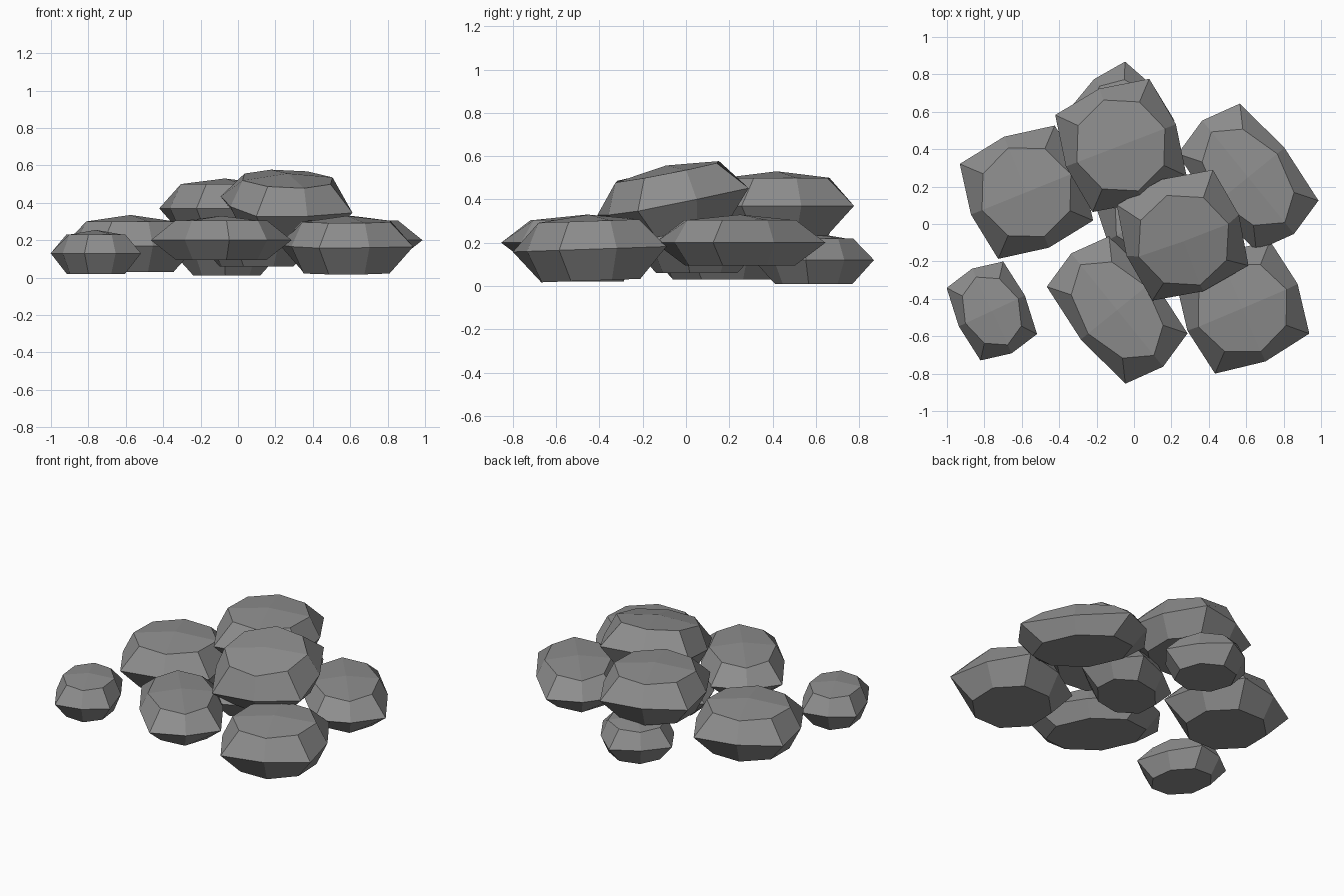
import bpy, bmesh
from math import sin, cos, radians, pi
from mathutils import Matrix, Vector

if "Cube" in bpy.data.objects:
    bpy.data.objects.remove(bpy.data.objects["Cube"])

grey = bpy.data.materials.new("stone grey")
grey.diffuse_color = (0.27, 0.27, 0.27, 1)
grey.use_nodes = True
grey.node_tree.nodes["Principled BSDF"].inputs["Base Color"].default_value = grey.diffuse_color


def stone(name, x, y, a, b, turn, z, down, up, cap, tilt_x=0, tilt_y=0):
    """Eight-sided boulder: squarish girdle, rounder top and bottom rings, low peak."""
    bm = bmesh.new()
    rings = []
    for height, mid, corner in ((-down, 0.78, 0.78), (0, 1.0, 1.21), (up, 0.80, 0.79)):
        ring = []
        for i in range(8):
            t = i * pi / 4
            r = corner if i % 2 else mid
            ring.append(bm.verts.new((a * r * cos(t), b * r * sin(t), height)))
        rings.append(ring)
    peak = bm.verts.new((0, 0, up + cap))
    for i in range(8):
        j = (i + 1) % 8
        for lo, hi in zip(rings, rings[1:]):
            bm.faces.new((lo[i], lo[j], hi[j], hi[i]))
    for i in range(0, 8, 2):   # four broad top facets
        bm.faces.new((rings[2][i], rings[2][i + 1], rings[2][(i + 2) % 8], peak))
    bm.faces.new(rings[0][::-1])
    tilt = Matrix.Rotation(radians(tilt_x), 4, 'X') @ Matrix.Rotation(radians(tilt_y), 4, 'Y')
    bm.transform(Matrix.Translation(Vector((x, y, z))) @ tilt @ Matrix.Rotation(radians(turn), 4, 'Z'))
    bmesh.ops.recalc_face_normals(bm, faces=bm.faces)
    me = bpy.data.meshes.new(name)
    bm.to_mesh(me)
    bm.free()
    me.materials.append(grey)
    ob = bpy.data.objects.new(name, me)
    bpy.context.collection.objects.link(ob)


# lower layer
stone("left_stone", -0.575, 0.17, 0.32, 0.32, 22, 0.17, 0.14, 0.13, 0.035)
stone("small_left_stone", -0.76, -0.465, 0.25, 0.195, 115, 0.13, 0.11, 0.10, 0.025)
stone("front_stone", -0.09, -0.46, 0.39, 0.25, 129, 0.20, 0.105, 0.105, 0.025)
stone("front_right_stone", 0.58, -0.445, 0.32, 0.315, 23, 0.17, 0.145, 0.13, 0.03, 2)
stone("right_stone", 0.61, 0.25, 0.39, 0.25, 129, 0.20, 0.105, 0.105, 0.025)
stone("back_stone", -0.06, 0.59, 0.24, 0.22, 130, 0.12, 0.11, 0.10, 0.025)
stone("centre_stone", 0.10, 0.05, 0.28, 0.23, 30, 0.17, 0.11, 0.10, 0.025)
# upper layer
stone("top_back_stone", -0.07, 0.42, 0.315, 0.325, 21, 0.37, 0.14, 0.13, 0.03)
stone("top_front_stone", 0.26, -0.06, 0.32, 0.325, 20, 0.39, 0.14, 0.14, 0.03, 11, 2)
